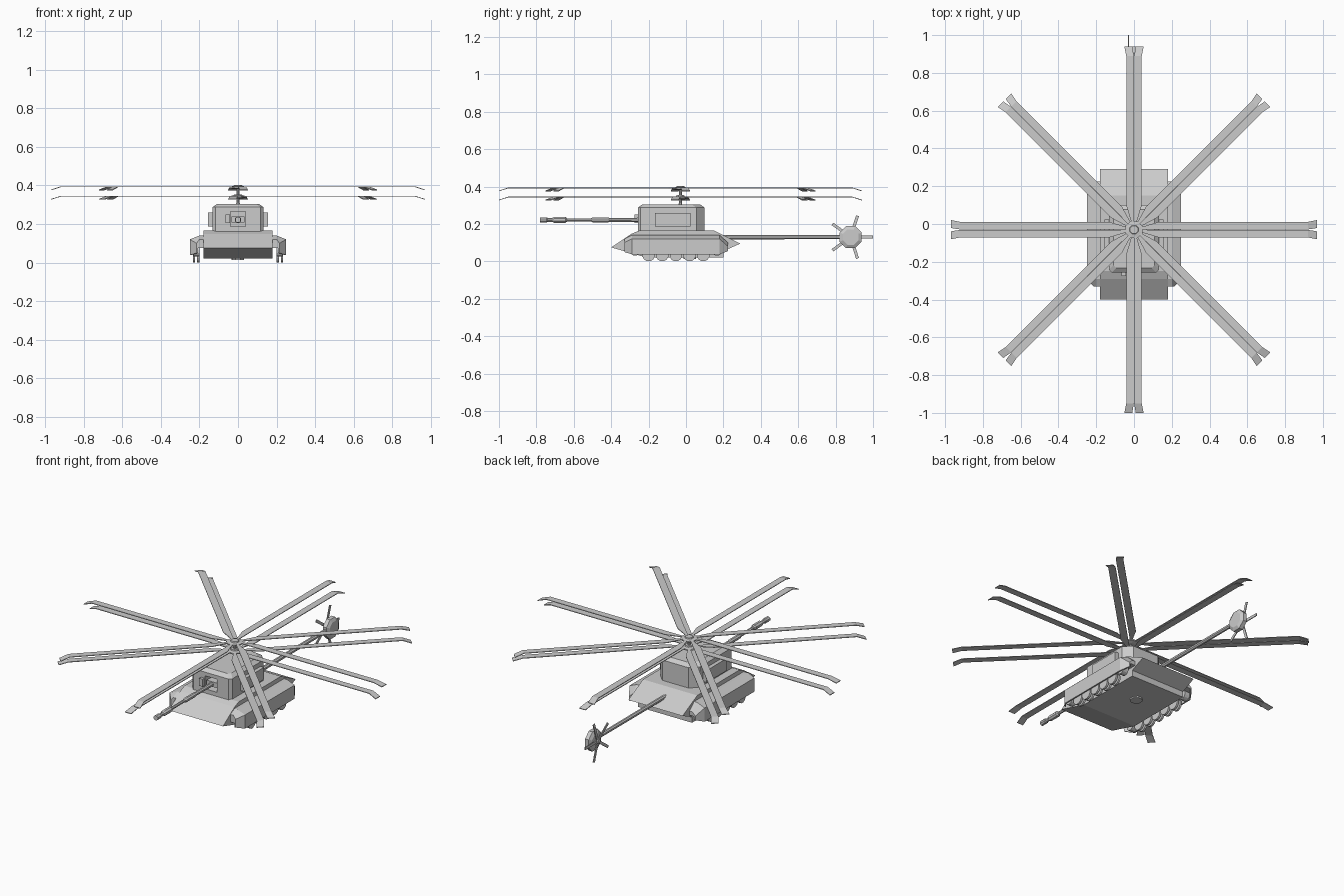
import bpy, bmesh
from math import pi, sin, cos
from mathutils import Matrix

if "Cube" in bpy.data.objects:
    bpy.data.objects.remove(bpy.data.objects["Cube"])

MAST_Y = -0.03


def finish(name, bm):
    bmesh.ops.recalc_face_normals(bm, faces=bm.faces)
    me = bpy.data.meshes.new(name)
    bm.to_mesh(me)
    bm.free()
    ob = bpy.data.objects.new(name, me)
    bpy.context.collection.objects.link(ob)
    return ob


def loft(name, rings):
    """Join equal-sized rings of points and cap both ends."""
    bm = bmesh.new()
    vs = [[bm.verts.new(p) for p in r] for r in rings]
    n = len(rings[0])
    for a, b in zip(vs, vs[1:]):
        for i in range(n):
            j = (i + 1) % n
            bm.faces.new((a[i], a[j], b[j], b[i]))
    bm.faces.new(vs[0])
    bm.faces.new(vs[-1])
    return finish(name, bm)


def box(name, x0, x1, y0, y1, z0, z1):
    return loft(name, [[(x0, y0, z), (x1, y0, z), (x1, y1, z), (x0, y1, z)] for z in (z0, z1)])


def turned(name, centre, axis, steps, n=8):
    """Stack of (distance along axis, radius) rings around an axis."""
    rings = []
    for d, r in steps:
        ring = []
        for i in range(n):
            t = 2 * pi * (i + 0.5) / n
            u, v = r * cos(t), r * sin(t)
            o = {'X': (d, u, v), 'Y': (u, d, v), 'Z': (u, v, d)}[axis]
            ring.append(tuple(c + k for c, k in zip(centre, o)))
        rings.append(ring)
    return loft(name, rings)


def mirror(ob):
    m = ob.modifiers.new("mirror", 'MIRROR')
    m.use_axis[0] = True
    return ob


# Hull wedge
side = [(-0.40, 0.075), (-0.29, 0.148), (-0.25, 0.165), (0.15, 0.165), (0.29, 0.095),
        (0.20, 0.055), (0.20, 0.02), (-0.21, 0.02)]
loft("hull", [[(x, y, z) for y, z in side] for x in (-0.18, 0.18)])
turned("belly_hatch", (0, 0.02, 0), 'Z', [(0.012, 0.035), (0.03, 0.035)])

# Side skirts with a recess for the running gear
rings = []
for y, out, top, bot in [(-0.33, 0.215, 0.12, 0.05), (-0.29, 0.25, 0.14, 0.038),
                         (0.18, 0.25, 0.14, 0.038), (0.225, 0.22, 0.10, 0.055)]:
    rings.append([(0.17, y, top), (min(0.20, out - 0.01), y, top), (out, y, top - 0.02), (out, y, bot),
                  (out - 0.008, y, bot), (out - 0.008, y, 0.075), (0.17, y, 0.075)])
mirror(loft("skirt", rings))

# Road wheels in double rows, raised end wheels
for i in range(5):
    y = -0.2 + 0.073 * i
    for x in (0.2, 0.222):
        mirror(turned(f"road_wheel_{i}", (x, y, 0.034), 'X', [(0, 0.034), (0.012, 0.034)], 12))
for nm, y in (("front_idler", -0.272), ("rear_sprocket", 0.165)):
    mirror(turned(nm, (0.2, y, 0.058), 'X', [(0, 0.028), (0.034, 0.028)], 12))


# Turret with chamfered corners and top edge
def plan(inset, z):
    w, f, b, cf, cb = 0.132 - inset, -0.257 + inset, 0.10 - inset, 0.015, 0.045
    half = [(w - cf, f), (w, f + cf), (w, b - cb), (w - cb, b)]
    return [(x, y, z) for x, y in half] + [(-x, y, z) for x, y in reversed(half)]


turret = loft("turret", [plan(0, 0.16), plan(0, 0.287), plan(0.024, 0.305)])
cut = box("gun_recess_cutter", -0.04, 0.04, -0.3, -0.19, 0.187, 0.265)
cut.hide_render = True
cut.hide_viewport = True
mod = turret.modifiers.new("recess", 'BOOLEAN')
mod.object = cut
mod.solver = 'EXACT'
mirror(box("turret_side_box", 0.125, 0.155, -0.165, 0.025, 0.187, 0.26))
box("gun_sight", -0.065, -0.042, -0.275, -0.25, 0.205, 0.25)

# Gun
box("mantlet", -0.034, 0.034, -0.25, -0.185, 0.208, 0.238)
turned("gun_barrel", (0, 0, 0.222), 'Y',
       [(-0.19, 0.013), (-0.41, 0.011), (-0.415, 0.014), (-0.50, 0.014), (-0.51, 0.009),
        (-0.635, 0.009), (-0.645, 0.017), (-0.705, 0.017), (-0.715, 0.011), (-0.74, 0.011),
        (-0.745, 0.015), (-0.78, 0.015)])

# Mast and hubs
turned("mast", (0, MAST_Y, 0), 'Z', [(0.30, 0.012), (0.315, 0.008), (0.402, 0.008)])
for nm, z in (("lower", 0.342), ("upper", 0.391)):
    turned(nm + "_hub", (0, MAST_Y, z), 'Z',
           [(-0.010, 0.025), (-0.004, 0.048), (0.003, 0.048), (0.006, 0.025), (0.012, 0.022)])


# Counter-rotating main rotors: eight blades each, offset to opposite sides
def rotor(name, z, s):
    bm = bmesh.new()
    stations = [(0.02, 0.0, 0.008, 0), (0.13, 0.001, 0.041, 0),
                (0.92, 0.001, 0.041, 0), (0.97, 0.009, 0.051, -0.016)]
    for k in range(8):
        rot = Matrix.Translation((0, MAST_Y, z)) @ Matrix.Rotation(k * pi / 4, 4, 'Z')
        prev = None
        for r, a, b, dz in stations:
            ring = [bm.verts.new(rot @ Matrix.Translation((r, s * o, dz + h)).translation)
                    for o, h in ((a, -0.002), (b, -0.002), (b, 0.002), (a, 0.002))]
            if prev:
                for i in range(4):
                    j = (i + 1) % 4
                    bm.faces.new((prev[i], prev[j], ring[j], ring[i]))
            else:
                bm.faces.new(ring)
            prev = ring
        bm.faces.new(prev)
    return finish(name, bm)


rotor("lower_rotor", 0.344, -1)
rotor("upper_rotor", 0.393, 1)

# Tail boom, gearbox and tail rotor
TY, TZ = 0.88, 0.13
turned("tail_boom", (0, 0, TZ), 'Y', [(0.15, 0.013), (TY, 0.012)])
turned("tail_gearbox", (0, TY, TZ), 'X',
       [(-0.022, 0.045), (-0.012, 0.064), (0.012, 0.064), (0.022, 0.045)])
turned("tail_rotor_hub", (0, TY, TZ), 'X', [(-0.04, 0.014), (-0.02, 0.014)])
for k in range(5):
    blade = box(f"tail_blade_{k}", -0.0025, 0.0025, 0.0, 0.12, -0.008, 0.008)
    blade.matrix_world = Matrix.Translation((-0.03, TY, TZ)) @ Matrix.Rotation(k * 2 * pi / 5, 4, 'X')
